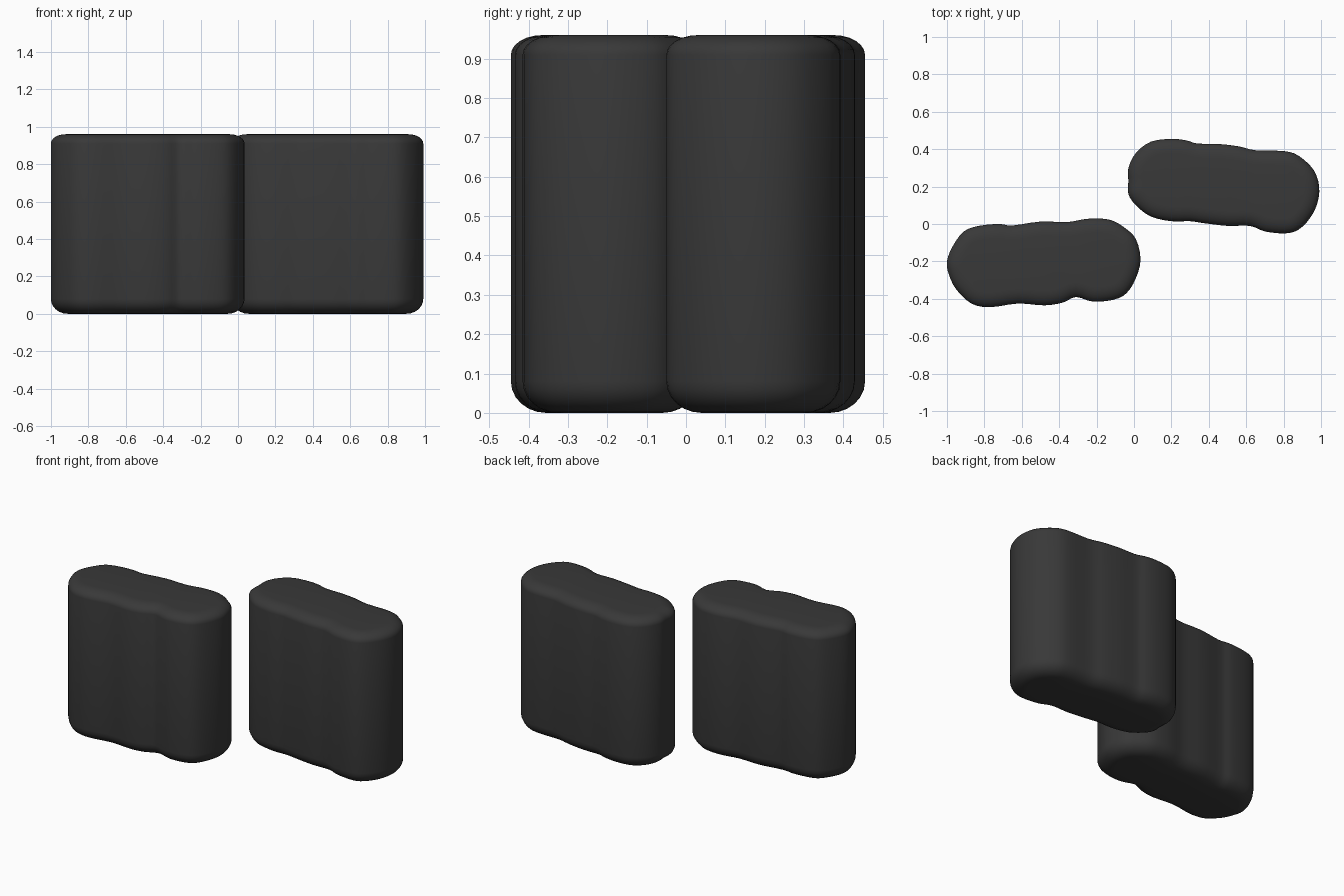
import bpy
import bmesh
import math
from mathutils import Vector

cube = bpy.data.objects.get("Cube")
if cube:
    bpy.data.objects.remove(cube, do_unlink=True)

HEIGHT = 0.96

charcoal = bpy.data.materials.new("charcoal")
charcoal.use_nodes = True
charcoal.diffuse_color = (0.04, 0.04, 0.04, 1)
shader = charcoal.node_tree.nodes["Principled BSDF"]
shader.inputs["Base Color"].default_value = (0.04, 0.04, 0.04, 1)
shader.inputs["Roughness"].default_value = 0.8


def smooth_outline(points, steps=3):
    """Closed Catmull-Rom curve through the footprint points."""
    pts = [Vector(p) for p in points]
    n = len(pts)
    result = []
    for i in range(n):
        a, b, c, d = (pts[(i + k) % n] for k in (-1, 0, 1, 2))
        for s in range(steps):
            t = s / steps
            result.append(b + (c - a) * t / 2
                          + (a * 2 - b * 5 + c * 4 - d) * t * t / 2
                          + (b * 3 - a - c * 3 + d) * t ** 3 / 2)
    return result


def inset(outline, distance):
    """Move a clockwise outline inwards along its normals."""
    n = len(outline)
    result = []
    for i, p in enumerate(outline):
        tangent = (outline[(i + 2) % n] - outline[i - 2]).normalized()
        result.append(p + Vector((tangent.y, -tangent.x)) * distance)
    return result


def fillet_levels(width, height, steps=6):
    """Inset and rise along a quarter ellipse, from cap to wall."""
    angles = [math.pi / 2 * i / steps for i in range(steps + 1)]
    return [(width * (1 - math.sin(a)), height * (1 - math.cos(a))) for a in angles]


def lobed_block(name, points):
    """Upright block with a lobed footprint and rounded rims."""
    outline = smooth_outline(points)
    levels = fillet_levels(0.09, 0.08)
    levels += [(d, HEIGHT - h) for d, h in reversed(fillet_levels(0.08, 0.05))]
    bm = bmesh.new()
    rings = [[bm.verts.new((p.x, p.y, z)) for p in inset(outline, d)]
             for d, z in levels]
    n = len(outline)
    for low, high in zip(rings, rings[1:]):
        for i in range(n):
            j = (i + 1) % n
            bm.faces.new((low[i], low[j], high[j], high[i]))
    bm.faces.new(rings[0])
    bm.faces.new(rings[-1])
    bmesh.ops.recalc_face_normals(bm, faces=bm.faces)
    mesh = bpy.data.meshes.new(name)
    bm.to_mesh(mesh)
    bm.free()
    mesh.materials.append(charcoal)
    mesh.shade_smooth()
    block = bpy.data.objects.new(name, mesh)
    bpy.context.collection.objects.link(block)
    return block


# Rear block, on the model's left
lobed_block("left_rear_block", [
    (-.03, .23), (-.03, .3), (.01, .38), (.09, .44), (.2, .455), (.28, .447),
    (.34, .43), (.45, .428), (.56, .415), (.65, .394), (.8, .39), (.88, .365),
    (.96, .29), (.99, .2), (.98, .11), (.94, .03), (.88, -.03), (.81, -.05),
    (.7, -.04), (.62, -.01), (.5, -.01), (.37, .005), (.3, .015), (.2, .015),
    (.09, .04), (.01, .1), (-.03, .16)])

# Front block, on the model's right
lobed_block("right_front_block", [
    (-1, -.2), (-.97, -.12), (-.91, -.04), (-.83, -.01), (-.72, 0),
    (-.65, -.008), (-.5, .013), (-.36, .01), (-.27, .025), (-.2, .03),
    (-.12, .02), (-.05, -.02), (.01, -.08), (.035, -.19), (.01, -.29),
    (-.04, -.37), (-.11, -.405), (-.22, -.415), (-.31, -.39), (-.38, -.42),
    (-.48, -.435), (-.62, -.425), (-.77, -.445), (-.87, -.425),
    (-.95, -.35), (-.99, -.27)])
